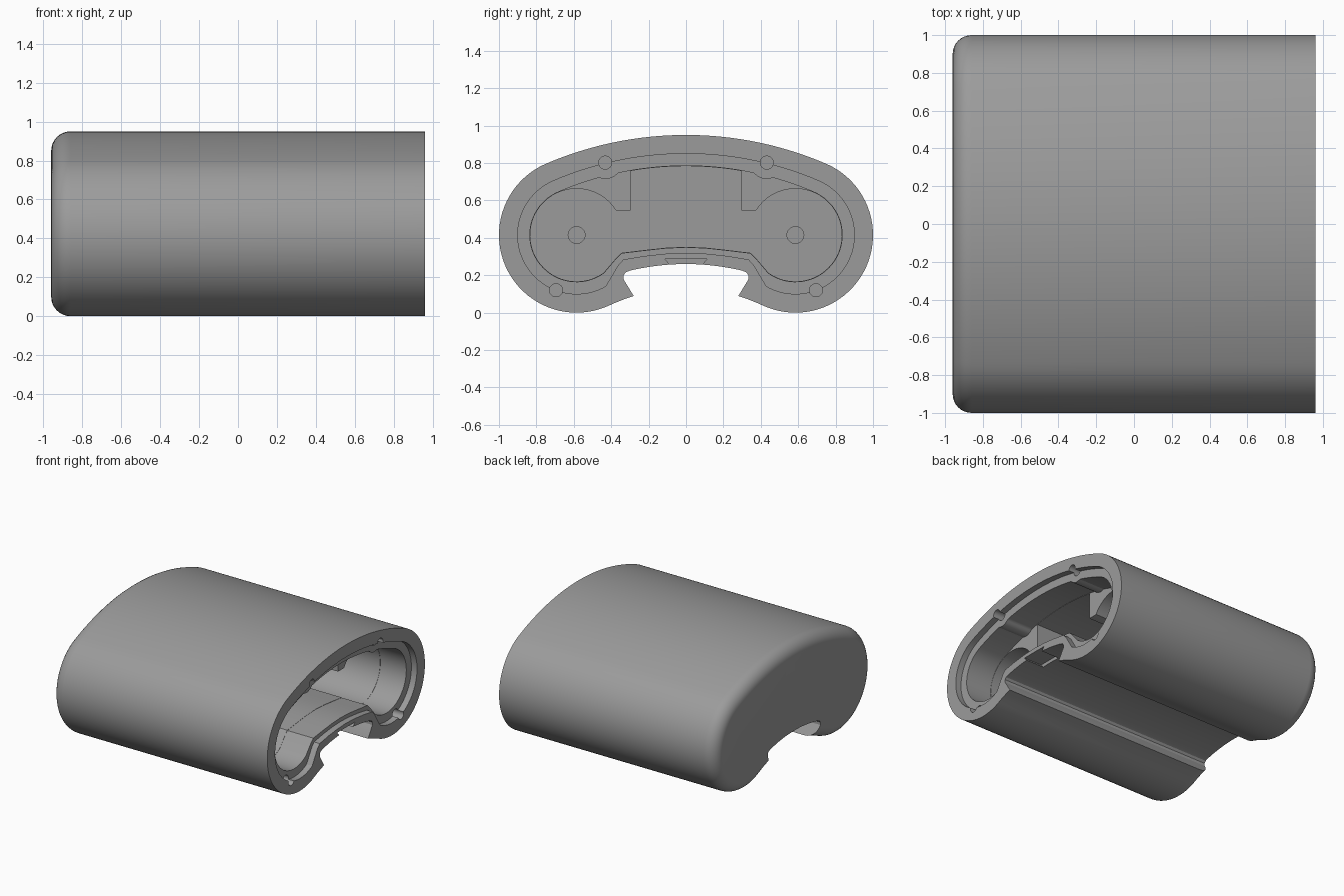
import bpy, bmesh, math

if "Cube" in bpy.data.objects:
    bpy.data.objects.remove(bpy.data.objects["Cube"])

LOBE_Y, LOBE_Z, LOBE_R = 0.585, 0.415, 0.415     # side lobe circle
TOP_Z, TOP_R = -0.95, 1.90                       # crown arc
LOW_Z, LOW_R = -0.836, 0.966                     # hollow arc under the belly
TANGENT = math.atan2(LOBE_Y, LOBE_Z - TOP_Z)     # where crown meets lobe, from vertical
X0, X1 = -0.96, 0.96

plastic = bpy.data.materials.new("grey plastic")
plastic.diffuse_color = (0.33, 0.33, 0.33, 1)
plastic.use_nodes = True
plastic.node_tree.nodes["Principled BSDF"].inputs["Base Color"].default_value = plastic.diffuse_color


def arc(cy, cz, r, a0, a1, n):
    return [(cy + r * math.cos(a0 + (a1 - a0) * i / n),
             cz + r * math.sin(a0 + (a1 - a0) * i / n)) for i in range(n + 1)]


def mirror(half):
    """Close a half profile (crown to belly, y >= 0) with its mirror image."""
    return half + [(-y, z) for y, z in reversed(half) if y > 1e-6]


def crown(d, n=32):
    return arc(0, TOP_Z, TOP_R - d, math.pi / 2, math.pi / 2 - TANGENT, n)


def lobe(d, start, end, n=40):
    return arc(LOBE_Y, LOBE_Z, LOBE_R - d, start, end, n)


def hull(d):
    low = math.atan2(LOW_Z - LOBE_Z, -LOBE_Y)
    side = lobe(d, math.pi / 2 - TANGENT, low)
    belly = arc(0, LOW_Z, LOW_R + d, low + math.pi, math.pi / 2, 10)
    return mirror(crown(d) + side[1:] + belly[1:])


def volume(mesh):
    bm = bmesh.new()
    bm.from_mesh(mesh)
    v = bm.calc_volume(signed=True)
    bm.free()
    return v


def loft(name, sections):
    """Solid through (x, profile) sections with matching point counts."""
    bm = bmesh.new()
    rings = [[bm.verts.new((x, y, z)) for y, z in p] for x, p in sections]
    for a, b in zip(rings, rings[1:]):
        for i in range(len(a)):
            j = (i + 1) % len(a)
            bm.faces.new((a[i], a[j], b[j], b[i]))
    bm.faces.new(list(reversed(rings[0])))
    bm.faces.new(rings[-1])
    if bm.calc_volume(signed=True) < 0:
        bmesh.ops.reverse_faces(bm, faces=bm.faces[:])
    mesh = bpy.data.meshes.new(name)
    bm.to_mesh(mesh)
    bm.free()
    mesh.materials.append(plastic)
    ob = bpy.data.objects.new(name, mesh)
    bpy.context.collection.objects.link(ob)
    return ob


def cut(name, profile, x0, x1=1.2):
    """Subtract a prism along x from the housing, keeping only a sound result."""
    tool = loft(name, [(x0, profile), (x1, profile)])
    tool.hide_render = True
    before = volume(housing.data)
    for solver in ('EXACT', 'MANIFOLD', 'FLOAT'):
        mod = housing.modifiers.new(name, 'BOOLEAN')
        mod.operation, mod.solver, mod.object = 'DIFFERENCE', solver, tool
        graph = bpy.context.evaluated_depsgraph_get()
        graph.update()
        result = bpy.data.meshes.new_from_object(housing.evaluated_get(graph))
        housing.modifiers.remove(mod)
        if 0.25 * before < volume(result) < before - 1e-7:
            housing.data = result
            break
    bpy.data.objects.remove(tool)


# Housing shell with a rounded closed end
steps = 8
sections = []
for k in range(steps, -1, -1):
    a = math.pi / 2 * k / steps
    sections.append((X0 + 0.1 * (1 - math.sin(a)), hull(0.1 * (1 - math.cos(a)))))
housing = loft("housing", sections + [(X1, hull(0))])

# Rail channel with undercut hooks along the belly
channel = [(0.3 * i / 8, 0.26 - 0.39 * (0.3 * i / 8) ** 2) for i in range(9)]
channel += [(0.322, 0.216), (0.334, 0.2), (0.334, 0.178), (0.28, 0.09), (0.2, -0.2)]
cut("rail_channel", mirror(channel), -1.2)

# Ledge for the lid, just inside the rim
ledge = crown(0.1) + lobe(0.1, math.pi / 2 - TANGENT, math.radians(-119.5))[1:]
ledge += [(0.365, 0.25), (0.335, 0.284), (0.22, 0.303), (0.11, 0.315), (0, 0.32)]
cut("lid_ledge", mirror(ledge), X1 - 0.05)

# Inner floor line shared by both pocket depths
hump = [(0.375, 0.288), (0.345, 0.318), (0.22, 0.333), (0.11, 0.345), (0, 0.35)]

# Wide mouth of the pocket, stepping around the upper screw bosses
mouth = []
for y, z in crown(0.165, 60):
    off = 0.085 ** 2 - (y - 0.43) ** 2
    mouth.append((y, min(z, 0.8 - math.sqrt(off)) if off > 0 else z))
mouth += lobe(0.165, math.pi / 2 - TANGENT, math.radians(-125.5))[1:] + hump
cut("pocket_mouth", mirror(mouth), 0.68)

# Deep pocket: two round bays joined by a taller middle bay
deep = [(y, z) for y, z in crown(0.167) if y < 0.29]
deep += [(0.298, 0.757), (0.298, 0.545), (0.37, 0.545)]
deep += lobe(0.167, math.radians(148), math.radians(-125.5))
deep += [(y, z + 0.002) for y, z in hump]
cut("deep_pocket", mirror(deep), X0 + 0.12)

# Screw holes in the rim, dimples in the pocket floor
for s in (-1, 1):
    for y, z in ((0.432, 0.802), (0.695, 0.12)):
        cut("screw_hole", arc(s * y, z, 0.035, 0, math.tau * 23 / 24, 23), 0.7)
    cut("floor_dimple", arc(s * LOBE_Y, LOBE_Z, 0.045, 0, math.tau * 23 / 24, 23),
        X0 + 0.08, 0)

# Latch slot at the open end of the channel
slot = [(0, 0.286), (0.112, 0.286), (0.085, 0.255), (0.085, 0.2), (0, 0.2)]
cut("latch_slot", mirror(slot), 0.8)

# Smooth curved walls, crisp edges
bpy.ops.object.select_all(action='DESELECT')
housing.select_set(True)
bpy.context.view_layer.objects.active = housing
bpy.ops.object.shade_smooth_by_angle(angle=math.radians(30))
